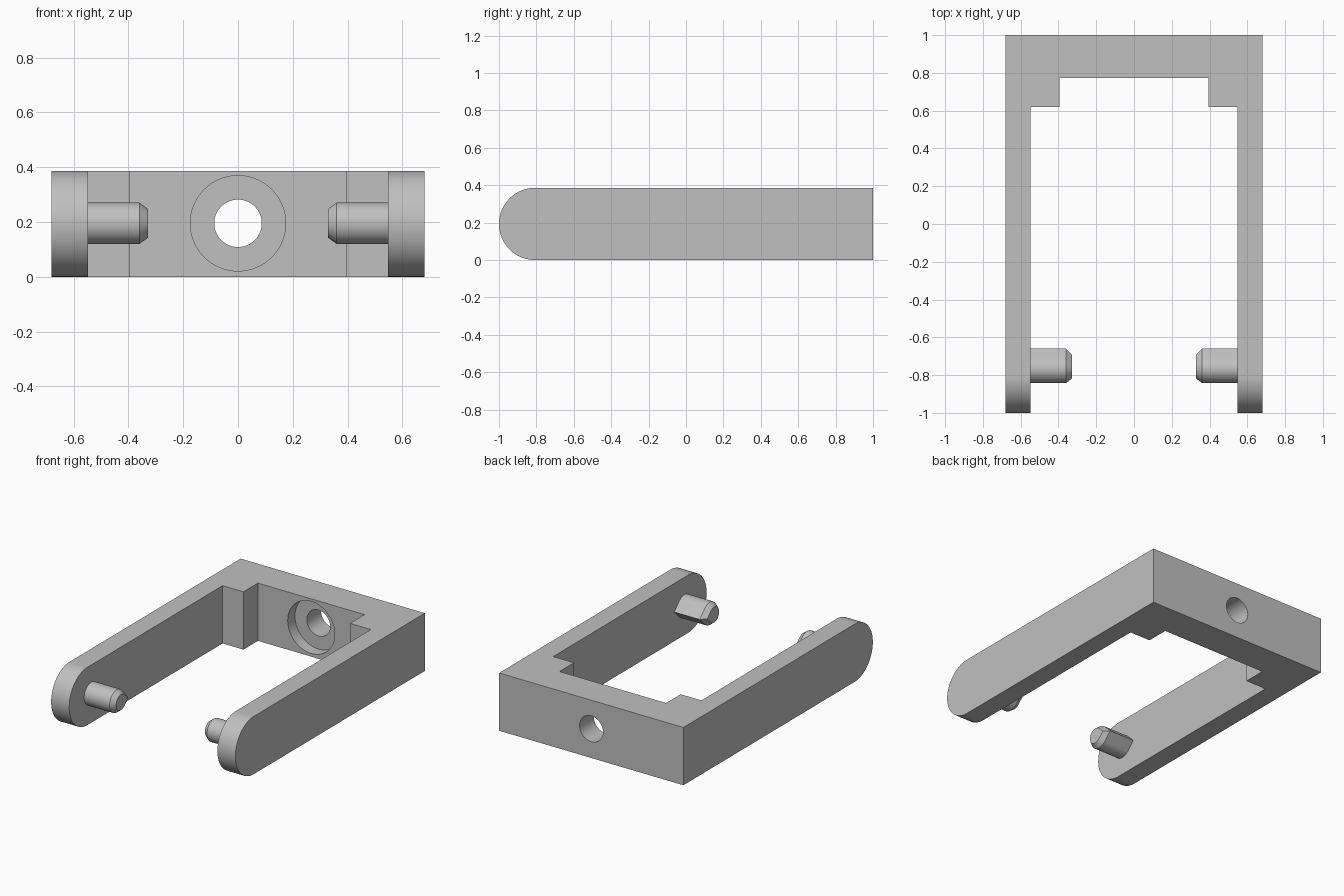
import bpy, bmesh, math
from mathutils import Vector

if "Cube" in bpy.data.objects:
    bpy.data.objects.remove(bpy.data.objects["Cube"], do_unlink=True)

HEIGHT = 0.386
MID = HEIGHT / 2

grey = bpy.data.materials.new("plain grey")
grey.use_nodes = True
colour = (0.53, 0.53, 0.53, 1)
grey.diffuse_color = colour
for node in grey.node_tree.nodes:
    if node.type == 'BSDF_PRINCIPLED':
        node.inputs["Base Color"].default_value = colour


def loft(name, rings):
    """Skin a list of matching closed rings and cap both ends."""
    bm = bmesh.new()
    rows = [[bm.verts.new(p) for p in ring] for ring in rings]
    count = len(rows[0])
    for a, b in zip(rows, rows[1:]):
        for i in range(count):
            j = (i + 1) % count
            bm.faces.new((a[i], a[j], b[j], b[i]))
    bm.faces.new(rows[0])
    bm.faces.new(rows[-1])
    bmesh.ops.recalc_face_normals(bm, faces=bm.faces)
    mesh = bpy.data.meshes.new(name)
    bm.to_mesh(mesh)
    bm.free()
    mesh.materials.append(grey)
    obj = bpy.data.objects.new(name, mesh)
    bpy.context.collection.objects.link(obj)
    return obj


def activate(obj):
    bpy.ops.object.select_all(action='DESELECT')
    obj.select_set(True)
    bpy.context.view_layer.objects.active = obj


def cut(obj, cutter, operation):
    cutter.hide_render = True
    mod = obj.modifiers.new(operation.lower(), 'BOOLEAN')
    mod.operation, mod.solver, mod.object = operation, 'EXACT', cutter
    activate(obj)
    bpy.ops.object.modifier_apply(modifier=mod.name)
    bpy.data.objects.remove(cutter, do_unlink=True)


def smooth(obj):
    activate(obj)
    bpy.ops.object.shade_smooth_by_angle(angle=math.radians(25))


def arc(cy, cz, r, start, end, steps):
    angles = [math.radians(start + (end - start) * i / steps) for i in range(steps + 1)]
    return [(cy + r * math.cos(a), cz + r * math.sin(a)) for a in angles]


# U-shaped frame with corner blocks, as a plan outline raised to full height
half = [(0.681, 1), (0.681, -1), (0.548, -1), (0.548, 0.62), (0.394, 0.62), (0.394, 0.773)]
plan = half + [(-x, y) for x, y in reversed(half)]
frame = loft("frame", [[(x, y, z) for x, y in plan] for z in (0, HEIGHT)])

# Rounded arm tips
side = arc(-1 + MID, MID, MID, 90, 270, 48) + [(1.2, 0), (1.2, HEIGHT)]
cut(frame, loft("tip_cutter", [[(x, y, z) for y, z in side] for x in (-0.8, 0.8)]), 'INTERSECT')

# Through hole and counterbore in the back bar
for radius, near, far in ((0.0865, 0.6, 1.2), (0.174, 0.6, 0.85)):
    circle = arc(0, MID + 0.002, radius, 0, 360, 64)[:-1]
    cut(frame, loft("hole_cutter", [[(x, y, z) for x, z in circle] for y in (near, far)]), 'DIFFERENCE')
smooth(frame)


# Teardrop pins with chamfered ends, ridge towards the back
def teardrop(x, r):
    cy = -0.766
    outline = arc(cy, MID + 0.002, r, 45, 315, 40) + [(cy + r * math.sqrt(2), MID + 0.002)]
    return [Vector((x, y, z)) for y, z in outline]


for name, s in (("left_pin", 1), ("right_pin", -1)):
    pin = loft(name, [teardrop(s * x, r) for x, r in ((0.57, 0.0755), (0.36, 0.0755), (0.328, 0.052))])
    smooth(pin)
